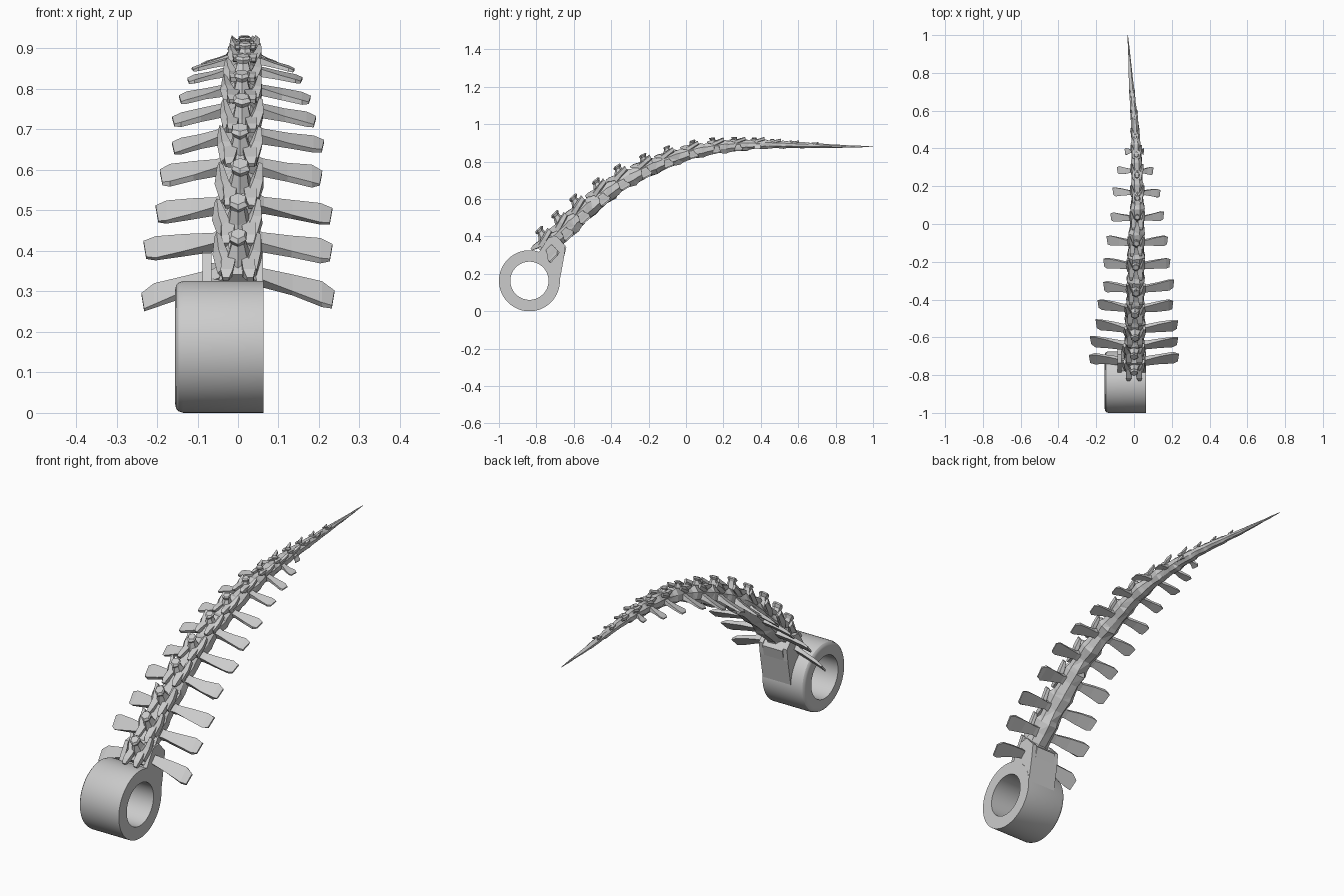
import bpy, bmesh, math, random
from mathutils import Vector

if "Cube" in bpy.data.objects:
    bpy.data.objects.remove(bpy.data.objects["Cube"])

random.seed(4)

# spine stations: x, y, z, body radius, left rib reach, right rib reach
S = [(0.0, -.735, .345, .053, .235, .235), (0.0, -.65, .43, .053, .23, .23),
     (.005, -.56, .52, .052, .205, .225), (.005, -.45, .615, .05, .195, .2),
     (.01, -.345, .69, .047, .17, .2), (.01, -.22, .755, .045, .17, .18),
     (.012, -.10, .805, .041, .155, .165), (.017, .03, .85, .037, .14, .14),
     (.018, .165, .876, .034, .13, .12), (.016, .28, .886, .031, .105, .085),
     (.012, .385, .892, .027, .06, .04), (.006, .48, .892, .022, 0, 0),
     (0.0, .58, .889, .018, 0, 0), (-.01, .69, .886, .014, 0, 0),
     (-.02, .82, .882, .009, 0, 0), (-.033, 1.0, .88, .001, 0, 0)]
P = [Vector(s[:3]) for s in S]
X = Vector((1, 0, 0))


def frame(i):
    t = (P[min(i + 1, len(P) - 1)] - P[max(i - 1, 0)])
    t.x = 0
    t.normalize()
    return t, X.cross(t).normalized()


def make(name, bm, smooth=False):
    bmesh.ops.recalc_face_normals(bm, faces=bm.faces)
    me = bpy.data.meshes.new(name)
    bm.to_mesh(me)
    bm.free()
    ob = bpy.data.objects.new(name, me)
    bpy.context.collection.objects.link(ob)
    if smooth:
        bpy.context.view_layer.objects.active = ob
        ob.select_set(True)
        bpy.ops.object.shade_smooth_by_angle(angle=math.radians(30))
        ob.select_set(False)
    return ob


def loft(bm, sections, sides=6, jit=0.0):
    """sections: (centre, axis a, axis b, half a, half b)"""
    rings = []
    for c, a, b, ha, hb in sections:
        ring = []
        for k in range(sides):
            w = 2 * math.pi * (k + .5) / sides
            f = (1.41 if sides == 4 else 1.1) * (1 + random.uniform(-jit, jit))
            ring.append(bm.verts.new(c + a * (ha * f * math.cos(w)) + b * (hb * f * math.sin(w))))
        rings.append(ring)
    for r, q in zip(rings, rings[1:]):
        for k in range(sides):
            bm.faces.new((r[k], r[(k + 1) % sides], q[(k + 1) % sides], q[k]))
    bm.faces.new(rings[0][::-1])
    bm.faces.new(rings[-1])


# vertebra bodies: one tapered column, pinched at each station and flared between
bm = bmesh.new()
secs = []
t0, n0 = frame(0)
secs.append((P[0] - t0 * .045, X, n0, .05, .042))
for i, s in enumerate(S):
    t, n = frame(i)
    r = s[3]
    k = .84 if i < 11 else 1
    secs.append((P[i], X, n, r * k, r * .85))
    if i + 1 < len(S):
        d = P[i + 1] - P[i]
        r2 = (r + S[i + 1][3]) / 2
        secs.append((P[i] + d * .42, X, n, r2 * 1.02, r2))
        secs.append((P[i] + d * .58, X, n, r2 * .92, r2 * .86))
loft(bm, secs, 8, .1)
bmesh.ops.triangulate(bm, faces=bm.faces)
make("vertebra_column", bm)

# flat side ribs, flaring outward and drooping
bm = bmesh.new()
for i, s in enumerate(S[:11]):
    t, n = frame(i)
    r = s[3]
    k = r / .053
    for sg, reach in ((-1, s[4]), (1, s[5])):
        droop = (.045 + (.02 if i == 0 else 0)) * k
        back = (-.03 if i == 0 else 0) + random.uniform(-.008, .008)
        prof = ((.4 * r, .0, .026, .024), (r * 1.15, .25, .019, .014),
                (r + (reach - r) * .45, .55, .028, .009),
                (r + (reach - r) * .85, .85, .036, .007), (reach, 1, .027, .004))
        loft(bm, [(P[i] + X * (sg * x) - n * (droop * f) + t * (back * f * f),
                   t + X * (.12 * sg if j == 4 else 0), n, w * k, h * k)
                  for j, (x, f, w, h) in enumerate(prof)], 4, .1)
make("side_ribs", bm)

# upright knobs along the back
bm = bmesh.new()
for i, s in enumerate(S[:13]):
    t, n = frame(i)
    k = s[3] / .053
    h = (.105, .105, .1, .09, .088, .08, .072, .06, .054, .046, .036, .028, .022)[i]
    lean = .03 * k if i < 8 else -.02
    loft(bm, [(P[i] + n * (h * f) + t * (lean * f), X, t, a * k, b * k)
              for f, a, b in ((.2, .04, .042), (.55, .024, .028), (.82, .017, .018),
                              (.95, .024, .024), (1.03, .018, .017))], 6, .12)
make("back_knobs", bm)

# paired joint prongs beside the knobs
bm = bmesh.new()
for i, s in enumerate(S[:14]):
    t, n = frame(i)
    k = s[3] / .053
    for sg in (-1, 1):
        def at(x, a, b):
            return P[i] + X * (sg * x * k) + t * (a * k) + n * (b * k)
        # forward prong, then rear prong tucked inside
        loft(bm, [(at(.026, -.03, .03), X, n, .022 * k, .02 * k),
                  (at(.042, .02, .045), X, n, .018 * k, .017 * k),
                  (at(.05, .068, .058), X, n, .008 * k, .016 * k)], 5, .15)
        loft(bm, [(at(.024, .01, .036), X, n, .018 * k, .018 * k),
                  (at(.028, -.05, .05), X, n, .014 * k, .013 * k),
                  (at(.03, -.075, .054), X, n, .008 * k, .006 * k)], 4, .15)
make("joint_prongs", bm)


# mounting ring, rounded on its left edge
bm = bmesh.new()
prof = [(.063, .102), (.063, .163), (-.135, .163), (-.147, .159), (-.153, .152), (-.155, .142), (-.155, .102)]
N = 72
rings = []
for j in range(N):
    a = 2 * math.pi * j / N
    rings.append([bm.verts.new((x, -.837 + r * math.cos(a), .163 + r * math.sin(a))) for x, r in prof])
for j in range(N):
    p, q = rings[j], rings[(j + 1) % N]
    for k in range(len(prof)):
        m = (k + 1) % len(prof)
        bm.faces.new((p[k], p[m], q[m], q[k]))
make("mounting_ring", bm, True)


# bracket joining ring and spine: tall side walls around a lower core
def slab(bm, pts, x0, x1):
    a = [bm.verts.new((x0, y, z)) for y, z in pts]
    b = [bm.verts.new((x1, y, z)) for y, z in pts]
    bm.faces.new(a)
    bm.faces.new(b[::-1])
    for k in range(len(pts)):
        m = (k + 1) % len(pts)
        bm.faces.new((a[k], a[m], b[m], b[k]))


bm = bmesh.new()
wall = [(-.79, .31), (-.735, .395), (-.69, .40), (-.645, .35), (-.652, .29), (-.674, .17), (-.70, .22), (-.74, .28)]
core = [(-.79, .31), (-.75, .33), (-.67, .37), (-.64, .34), (-.652, .29), (-.674, .17), (-.70, .22), (-.74, .28)]
slab(bm, wall, -.088, -.066)
slab(bm, wall, .04, .062)
slab(bm, core, -.066, .04)
make("ring_bracket", bm)
